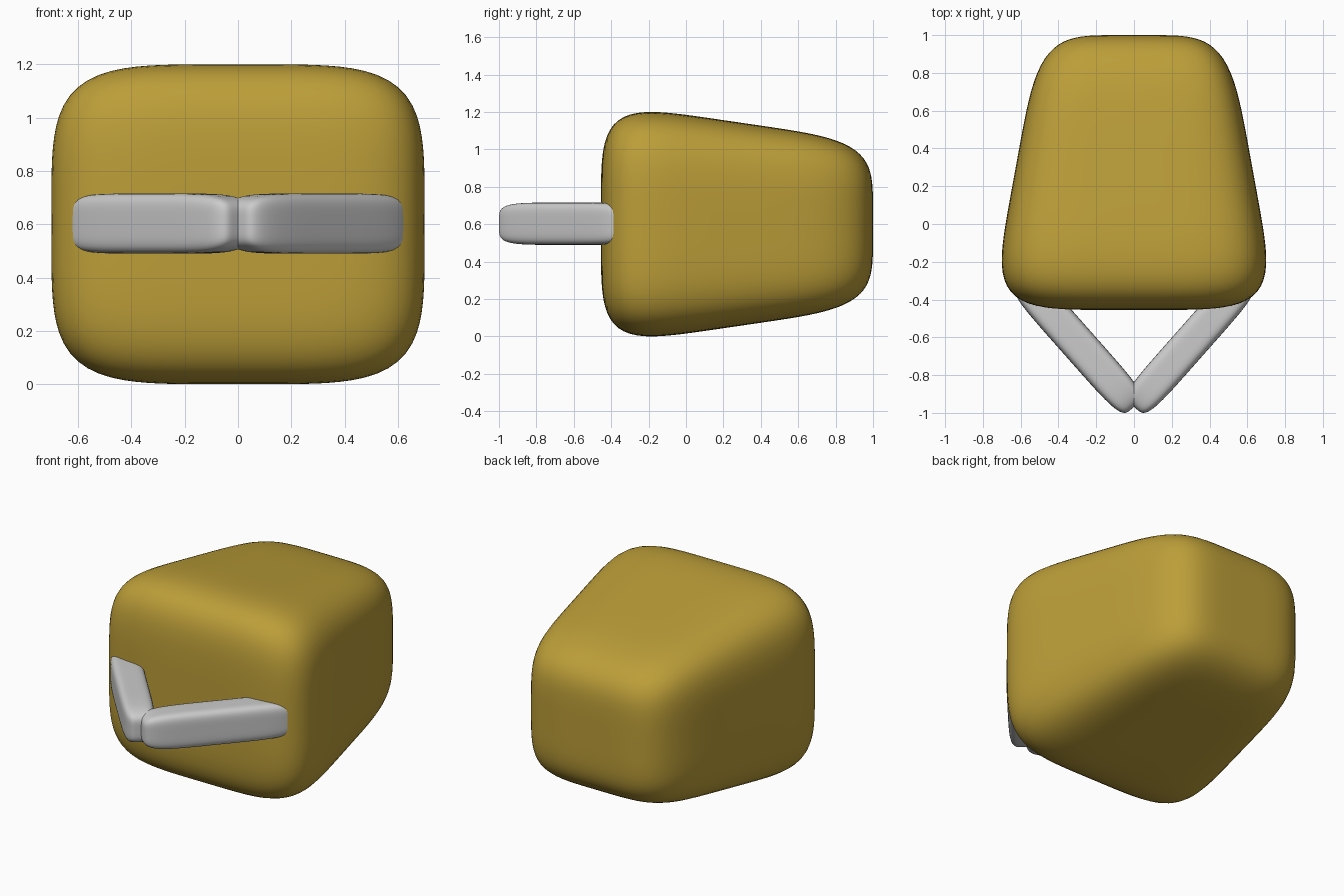
import bpy, bmesh
from math import sin, cos, pi, radians
from mathutils import Matrix

if "Cube" in bpy.data.objects:
    bpy.data.objects.remove(bpy.data.objects["Cube"])

def rounded(angle, n):
    """Point on a unit superellipse of exponent n."""
    c, s = cos(angle), sin(angle)
    r = (abs(c) ** n + abs(s) ** n) ** (-1 / n)
    return c * r, s * r

def soft_block(name, half, n_section, n_length, taper=(0, 0), rings=72, segs=112):
    """Rounded block whose length runs along y, narrowing toward +y."""
    bm = bmesh.new()
    rows = []
    for i in range(rings + 1):
        t, w = rounded(pi - pi * i / rings, n_length)
        if i in (0, rings):
            rows.append([bm.verts.new((0, t * half[1], 0))])
            continue
        row = []
        for j in range(segs):
            u, v = rounded(2 * pi * j / segs, n_section)
            row.append(bm.verts.new((u * w * half[0] * (1 - taper[0] * t),
                                     t * half[1],
                                     v * w * half[2] * (1 - taper[1] * t))))
        rows.append(row)
    for a, b in zip(rows, rows[1:]):
        for j in range(segs):
            k = (j + 1) % segs
            quad = [a[j % len(a)], a[k % len(a)], b[k % len(b)], b[j % len(b)]]
            bm.faces.new(list(dict.fromkeys(quad)))
    bmesh.ops.recalc_face_normals(bm, faces=bm.faces)
    for f in bm.faces:
        f.smooth = True
    me = bpy.data.meshes.new(name)
    bm.to_mesh(me)
    bm.free()
    ob = bpy.data.objects.new(name, me)
    bpy.context.collection.objects.link(ob)
    return ob

# Tapered main body, scaled to its widest section
body = soft_block("body", (0.63, 0.7275, 0.545), 4.5, 5, (0.21, 0.195))
for axis, size in ((0, 0.70), (2, 0.60)):
    k = size / max(v.co[axis] for v in body.data.vertices)
    for v in body.data.vertices:
        v.co[axis] *= k
body.location = (0, 0.2725, 0.6)
mat = bpy.data.materials.new("mustard")
mat.diffuse_color = (0.50, 0.34, 0.04, 1)
mat.use_nodes = True
mat.node_tree.nodes["Principled BSDF"].inputs["Base Color"].default_value = mat.diffuse_color
body.data.materials.append(mat)

# Two bars meeting in a V in front of the body
for side, label in ((1, "right"), (-1, "left")):
    bar = soft_block("front_bar_" + label, (0.093, 0.45, 0.113), 5, 5, rings=64, segs=64)
    bar.location = (side * 0.298, -0.631, 0.6025)
    bar.rotation_euler = (0, 0, -side * radians(41.5))
